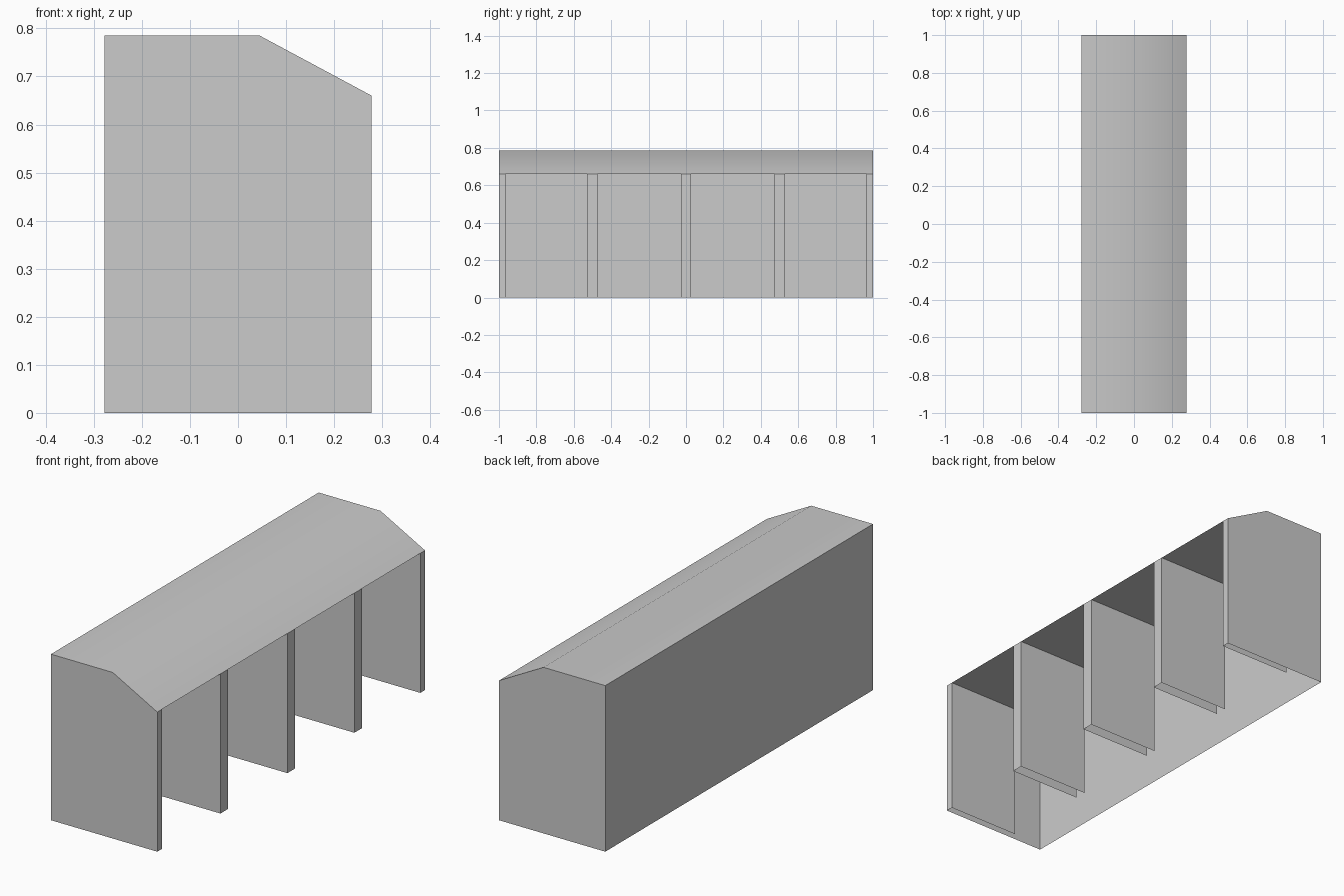
import bpy, bmesh, math

if "Cube" in bpy.data.objects:
    bpy.data.objects.remove(bpy.data.objects["Cube"], do_unlink=True)

grey = bpy.data.materials.new("plain_grey")
grey.use_nodes = True
colour = (0.6, 0.6, 0.6, 1)
grey.diffuse_color = colour
grey.node_tree.nodes["Principled BSDF"].inputs["Base Color"].default_value = colour

SIDE, RIDGE, EAVE, TOP = 0.278, 0.045, 0.66, 0.785
INNER = -0.1            # depth reached by the bay linings
POST, END = 0.028, 0.965  # half width of a middle post, edge of the end posts


def make(name, polygons):
    bm = bmesh.new()
    for points in polygons:
        bm.faces.new([bm.verts.new(p) for p in points])
    bmesh.ops.remove_doubles(bm, verts=bm.verts, dist=0.0001)
    mesh = bpy.data.meshes.new(name)
    bm.to_mesh(mesh)
    bm.free()
    mesh.materials.append(grey)
    ob = bpy.data.objects.new(name, mesh)
    bpy.context.collection.objects.link(ob)
    return ob


def strip(a, b, y0, y1):
    """Quad swept along y between two (x, z) points."""
    return [(a[0], y0, a[1]), (a[0], y1, a[1]), (b[0], y1, b[1]), (b[0], y0, b[1])]


# Thin outer shell: back wall, flat roof, sloping roof and two end walls
profile = [(-SIDE, 0), (-SIDE, TOP), (RIDGE, TOP), (SIDE, EAVE)]
shell = [strip(b, a, -1, 1)[::-1] for a, b in zip(profile[1:], profile)]
shell = [s[::-1] for s in shell]
outline = profile + [(SIDE, 0)]
shell.append([(x, -1, z) for x, z in reversed(outline)])
shell.append([(x, 1, z) for x, z in outline])
outer_shell = make("outer_shell", shell)
bm = bmesh.new()
bm.from_mesh(outer_shell.data)
bmesh.ops.recalc_face_normals(bm, faces=bm.faces)
# Make sure the roof points upward
if sum(f.normal.z for f in bm.faces) < 0:
    bmesh.ops.reverse_faces(bm, faces=bm.faces)
bm.to_mesh(outer_shell.data)
bm.free()

# Smooth blend across the shallow roof fold
bpy.ops.object.select_all(action="DESELECT")
outer_shell.select_set(True)
bpy.context.view_layer.objects.active = outer_shell
bpy.ops.object.shade_smooth_by_angle(angle=math.radians(35))

# Front faces of the posts
centres = [-0.5, 0, 0.5]
edges = [-1, -END] + [c + s * POST for c in centres for s in (-1, 1)] + [END, 1]
posts = [strip((SIDE, 0), (SIDE, EAVE), y0, y1)
         for y0, y1 in zip(edges[::2], edges[1::2])]
make("front_posts", posts)

# Bay linings: two side walls and a ceiling, open at the back and below
lining = []
for y0, y1 in zip(edges[1::2], edges[2::2]):
    side = [(SIDE, 0), (SIDE, EAVE), (INNER, EAVE), (INNER, 0)]
    lining.append([(x, y0, z) for x, z in reversed(side)])
    lining.append([(x, y1, z) for x, z in side])
    lining.append(strip((SIDE, EAVE), (INNER, EAVE), y0, y1))
bay_linings = make("bay_linings", lining)

# Turn each lining face toward the inside of its bay
bm = bmesh.new()
bm.from_mesh(bay_linings.data)
bm.normal_update()
for f in bm.faces:
    c = f.calc_center_median()
    if abs(f.normal.z) > 0.5:
        wrong = f.normal.z > 0
    else:
        is_low_side = any(abs(c.y - y) < 0.001 for y in edges[1::2])
        wrong = (f.normal.y > 0) != is_low_side
    if wrong:
        f.normal_flip()
bm.to_mesh(bay_linings.data)
bm.free()
